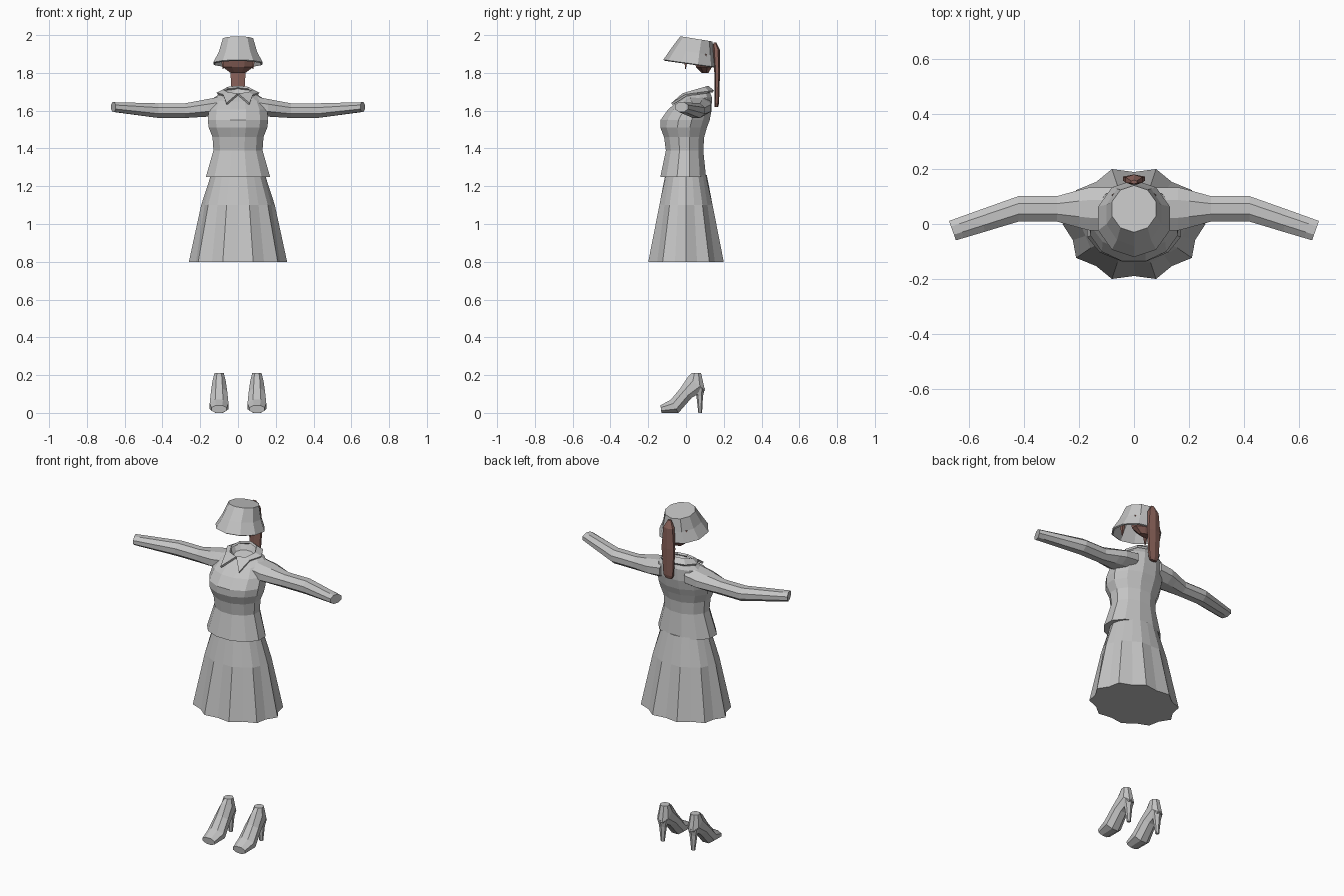
import bpy, bmesh
from math import sin, cos, pi
from mathutils import Vector

default_cube = bpy.data.objects.get("Cube")
if default_cube:
    bpy.data.objects.remove(default_cube, do_unlink=True)


def make_material(name, red, green, blue):
    material = bpy.data.materials.new(name)
    material.use_nodes = True
    colour = (red, green, blue, 1)
    material.diffuse_color = colour
    shader = material.node_tree.nodes["Principled BSDF"]
    shader.inputs["Base Color"].default_value = colour
    return material


cloth = make_material("light_grey_cloth", red=0.55, green=0.55, blue=0.55)
hair = make_material("red_brown_hair", red=0.25, green=0.12, blue=0.1)


def loft(name, rings, material, closed=True, caps=(0, -1)):
    """Skin a list of equal-length point rings and fan the chosen ends."""
    bm = bmesh.new()
    rows = [[bm.verts.new(point) for point in ring] for ring in rings]
    count = len(rows[0])
    for row, following in zip(rows, rows[1:]):
        for i in range(count if closed else count - 1):
            j = (i + 1) % count
            bm.faces.new((row[i], row[j], following[j], following[i]))
    for end in caps:
        bmesh.ops.poke(bm, faces=[bm.faces.new(rows[end])])
    bmesh.ops.recalc_face_normals(bm, faces=bm.faces)
    mesh = bpy.data.meshes.new(name)
    bm.to_mesh(mesh)
    bm.free()
    mesh.materials.append(material)
    part = bpy.data.objects.new(name, mesh)
    bpy.context.scene.collection.objects.link(part)
    return part


def thicken(part, thickness, offset):
    modifier = part.modifiers.new("thickness", "SOLIDIFY")
    modifier.thickness = thickness
    modifier.offset = offset


def oval(height, width, front, back, tilt=0, sides=12, middle=0):
    """Oval between a front and a back point, sloping by tilt along y."""
    points = []
    depth = (back - front) / 2
    for i in range(sides):
        angle = 2 * pi * (i + 0.5) / sides
        x = middle + width * cos(angle) / cos(pi / sides)
        y = depth * sin(angle)
        points.append(Vector((x, front + depth + y, height + tilt * y)))
    return points


def pleated(height, width, depth, pleat):
    """Oval whose every other point is pulled in to form pleats."""
    points = []
    for i in range(20):
        angle = 2 * pi * i / 20
        pull = 1 if i % 2 else 1 - pleat
        points.append(Vector((pull * width * sin(angle), -pull * depth * cos(angle), height)))
    return points


# Hat with a flared brim, open underneath
hat = loft("hat", [
    oval(height=1.98, width=0.08, front=-0.03, back=0.14, tilt=-0.16, sides=10),
    oval(height=1.91, width=0.1, front=-0.08, back=0.15, tilt=-0.15, sides=10),
    oval(height=1.85, width=0.13, front=-0.12, back=0.16, tilt=-0.14, sides=10),
], cloth, caps=[0])
thicken(hat, thickness=0.01, offset=-1)

# Hair under the hat and the long ponytail
loft("back_hair", [
    oval(height=1.9, width=0.08, front=0.03, back=0.14, sides=8),
    oval(height=1.83, width=0.08, front=0.05, back=0.14, sides=8),
    oval(height=1.8, width=0.04, front=0.08, back=0.12, sides=8),
], hair)
loft("ponytail", [
    oval(height=1.96, width=0.01, front=0.145, back=0.16, sides=6),
    oval(height=1.92, width=0.03, front=0.14, back=0.18, sides=6),
    oval(height=1.8, width=0.04, front=0.15, back=0.18, sides=6),
    oval(height=1.64, width=0.03, front=0.15, back=0.175, sides=6),
    oval(height=1.62, width=0.02, front=0.15, back=0.17, sides=6),
], hair)

# Jacket body, ending in a sunken neck opening
loft("jacket_body", [
    oval(height=1.25, width=0.17, front=-0.14, back=0.11),
    oval(height=1.39, width=0.13, front=-0.11, back=0.095),
    oval(height=1.46, width=0.135, front=-0.12, back=0.1),
    oval(height=1.51, width=0.155, front=-0.14, back=0.115),
    oval(height=1.55, width=0.16, front=-0.14, back=0.13),
    oval(height=1.605, width=0.155, front=-0.1, back=0.14),
    oval(height=1.66, width=0.135, front=-0.05, back=0.14, tilt=0.13),
    oval(height=1.7, width=0.075, front=-0.005, back=0.12, tilt=0.3),
    oval(height=1.67, width=0.06, front=0.015, back=0.1, tilt=0.3),
], cloth)

# Pleated skirt with a closed underside
loft("skirt", [
    pleated(height=1.26, width=0.143, depth=0.11, pleat=0),
    pleated(height=1.1, width=0.195, depth=0.148, pleat=0.05),
    pleated(height=0.8, width=0.26, depth=0.21, pleat=0.1),
], cloth)


def collar_edges(side):
    """Neck edge and lying edge from front to back, with a front point."""
    neck, lying = [], []
    for i in range(5):
        across, along = side * sin(pi * i / 4), cos(pi * i / 4)
        neck.append(Vector((0.075 * across, 0.05 - 0.065 * along, 1.707 - 0.02 * along)))
        lying.append(Vector((0.11 * across, 0.06 - 0.085 * along, 1.69 - 0.012 * along)))
    lying[0] = Vector((side * 0.06, -0.075, 1.635))
    return neck, lying


def sleeve_section(side, reach):
    """Octagon that widens into the shoulder and swings forward past the elbow."""
    shoulder = max(0, (0.28 - reach) / 0.2)
    bend = max(0, reach - 0.42)
    depth = min(0.085, 0.05 + 0.06 * shoulder) - 0.05 * bend
    height = 0.042 + 0.014 * shoulder - 0.06 * bend
    points = []
    for i in range(8):
        angle = 2 * pi * (i + 0.5) / 8
        y = depth * cos(angle)
        points.append(Vector((side * (reach + 1.5 * bend * y), 0.055 - 0.33 * bend + y,
                              1.6 + 0.025 * shoulder + 0.08 * bend + height * sin(angle))))
    return points


def shoe_section(middle, top, sole, width):
    """Octagon around the line from the upper to the sole, both given as y and z."""
    upper, lower = Vector((middle, *top)), Vector((middle, *sole))
    points = []
    for i in range(8):
        angle = 2 * pi * (i + 0.5) / 8
        drop = 0.5 - 0.5 * cos(angle) / cos(pi / 8)
        points.append(upper.lerp(lower, drop) + Vector((1.08 * width * sin(angle), 0, 0)))
    return points


for side, label in ((1, "left"), (-1, "right")):
    collar = loft(label + "_collar", collar_edges(side), cloth, closed=False, caps=[])
    thicken(collar, thickness=0.012, offset=0)

    reaches = (0.08, 0.16, 0.2, 0.28, 0.42, 0.55, 0.63, 0.66)
    loft(label + "_sleeve", [sleeve_section(side, reach) for reach in reaches], cloth)

    # Pump from toe to ankle, then its tapered heel
    middle = side * 0.1
    loft(label + "_shoe", [
        shoe_section(middle, top=(-0.135, 0.04), sole=(-0.13, 0), width=0.04),
        shoe_section(middle, top=(-0.08, 0.07), sole=(-0.04, 0), width=0.05),
        shoe_section(middle, top=(-0.03, 0.13), sole=(0.03, 0.08), width=0.043),
        shoe_section(middle, top=(0.01, 0.19), sole=(0.1, 0.12), width=0.035),
        shoe_section(middle, top=(0.03, 0.21), sole=(0.08, 0.21), width=0.025),
    ], cloth)
    loft(label + "_heel", [
        oval(height=0.13, width=0.03, front=0.04, back=0.1, sides=6, middle=middle),
        oval(height=0.09, width=0.02, front=0.055, back=0.09, sides=6, middle=middle),
        oval(height=0, width=0.01, front=0.065, back=0.085, sides=6, middle=middle),
    ], cloth)

    # Short pointed lock in front of the ear
    temple = side * 0.08
    loft(label + "_lock", [
        oval(height=1.88, width=0.01, front=-0.015, back=0.015, sides=4, middle=temple),
        oval(height=1.82, width=0.002, front=-0.005, back=0, sides=4, middle=temple),
    ], hair)
